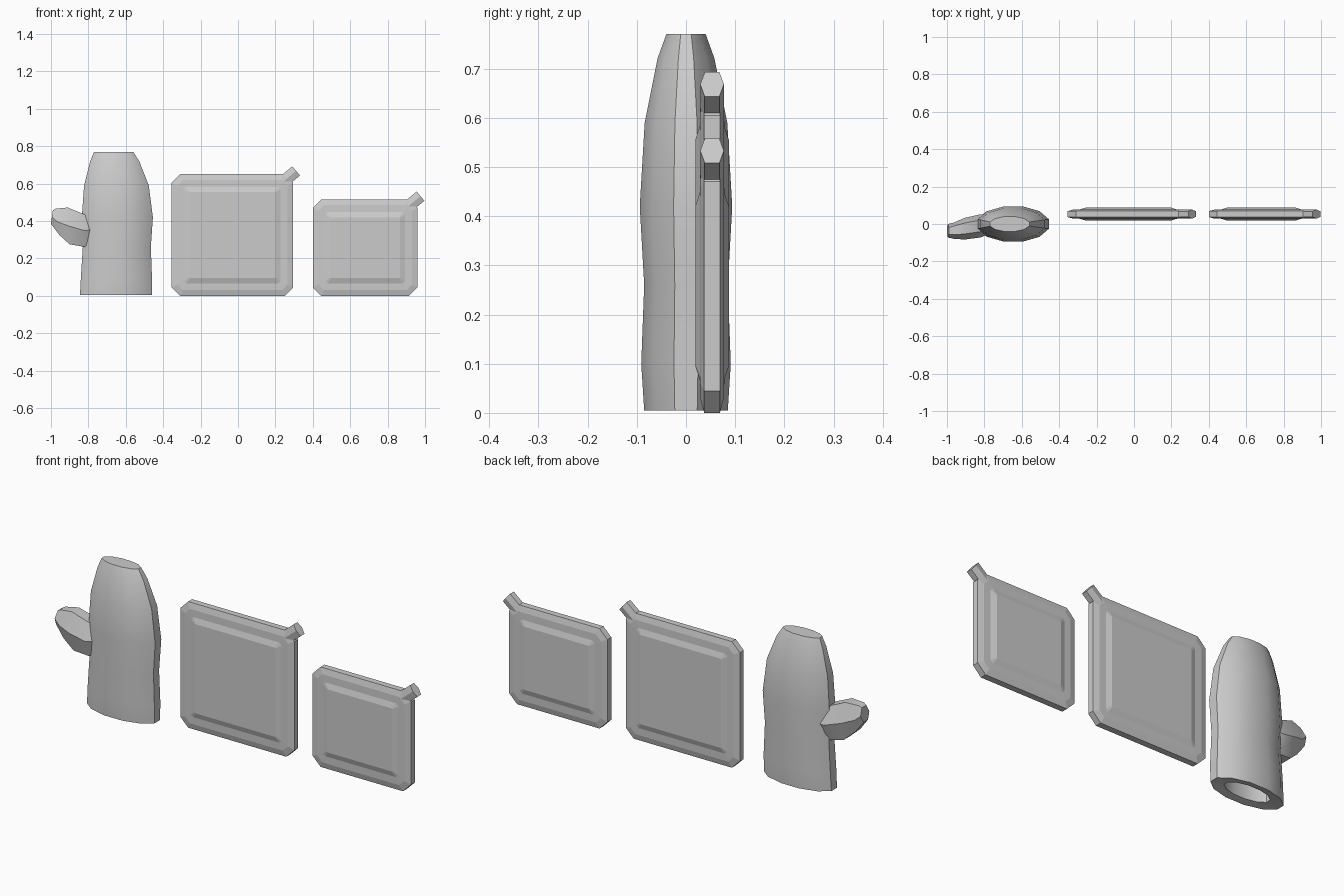
import bpy, bmesh, math
from mathutils import Vector

if "Cube" in bpy.data.objects:
    bpy.data.objects.remove(bpy.data.objects["Cube"])


def loft(name, rings, smooth=None):
    """Skin a list of equal-length rings and cap both ends."""
    bm = bmesh.new()
    vs = [[bm.verts.new(p) for p in r] for r in rings]
    n = len(vs[0])
    for a, b in zip(vs, vs[1:]):
        for i in range(n):
            j = (i + 1) % n
            bm.faces.new((a[i], a[j], b[j], b[i]))
    bm.faces.new(vs[0])
    bm.faces.new(vs[-1])
    bmesh.ops.recalc_face_normals(bm, faces=bm.faces[:])
    me = bpy.data.meshes.new(name)
    bm.to_mesh(me)
    bm.free()
    ob = bpy.data.objects.new(name, me)
    bpy.context.collection.objects.link(ob)
    if smooth:
        bpy.ops.object.select_all(action='DESELECT')
        ob.select_set(True)
        bpy.context.view_layer.objects.active = ob
        bpy.ops.object.shade_smooth_by_angle(angle=math.radians(smooth))
    return ob


def oval(z, x0, x1, ry, n=12):
    """Horizontal oval with narrow flat ends."""
    k = math.cos(math.pi / n)
    cx, rx = (x0 + x1) / 2, (x1 - x0) / 2
    return [(cx + rx * math.cos(a) / k, ry * math.sin(a) / math.sin(math.pi * 5 / 12), z)
            for a in (2 * math.pi * (i + .5) / n for i in range(n))]


# mitt: hollow sleeve, lofted inside first, then down round the rim and up outside
inner = [oval(.68, -.72, -.60, .025), oval(.42, -.775, -.525, .055),
         oval(.012, -.775, -.53, .05)]
outer = [oval(*r) for r in (
    (.005, -.845, -.46, .085), (.10, -.84, -.46, .091), (.26, -.83, -.466, .085),
    (.42, -.835, -.455, .094), (.59, -.823, -.477, .084), (.72, -.79, -.528, .058),
    (.77, -.77, -.56, .040))]
loft("oven_mitt", inner + outer, 35)


def thumb_ring(top, bottom, yc, ry, n=6):
    t, b = Vector((top[0], 0, top[1])), Vector((bottom[0], 0, bottom[1]))
    c, h = (t + b) / 2, (t - b) / 2
    k = math.sin(math.pi / 3)
    return [c + h * (math.sin(a) / k) + Vector((0, yc + ry * math.cos(a), 0))
            for a in (2 * math.pi * i / n for i in range(n))]


# mitt thumb, bending outward and forward
loft("mitt_thumb", [
    thumb_ring((-.77, .41), (-.77, .30), 0, .05),
    thumb_ring((-.82, .435), (-.82, .262), -.01, .062),
    thumb_ring((-.91, .472), (-.90, .275), -.025, .058),
    thumb_ring((-.975, .466), (-.955, .325), -.036, .043),
    thumb_ring((-.99, .457), (-1.0, .385), -.036, .036)], 30)

YC = .053  # mid plane of the pads


def pad(name, x0, x1, h):
    """Square pot holder: bound rim, raised quilted panel on both faces."""
    def ring(inset, y, c):
        a, b, lo, hi = x0 + inset, x1 - inset, inset, h - inset
        return [(x, YC + y, z) for x, z in (
            (a + c, lo), (b - c, lo), (b, lo + c), (b, hi - c),
            (b - c, hi), (a + c, hi), (a, hi - c), (a, lo + c))]
    half = [(.095, .034, .004), (.067, .025, .012), (.03, .024, .03), (0, .016, .045)]
    rings = [ring(i, -y, c) for i, y, c in half]
    rings += [ring(i, y, c) for i, y, c in reversed(half)]
    loft(name, rings)

    # hanging tab on the upper right corner
    d = Vector((.77, 0, .64))
    u = Vector((-.64, 0, .77))
    end = Vector((x1 + .016, YC, h + .018))
    sec = [(.032, .015), (0, .024), (-.032, .015), (-.032, -.015), (0, -.024), (.032, -.015)]
    loft(name + "_tab", [[end - d * s + u * p + Vector((0, q, 0)) for p, q in sec]
                         for s in (.085, 0)])


pad("large_pot_holder", -.355, .295, .65)
pad("small_pot_holder", .40, .96, .515)
